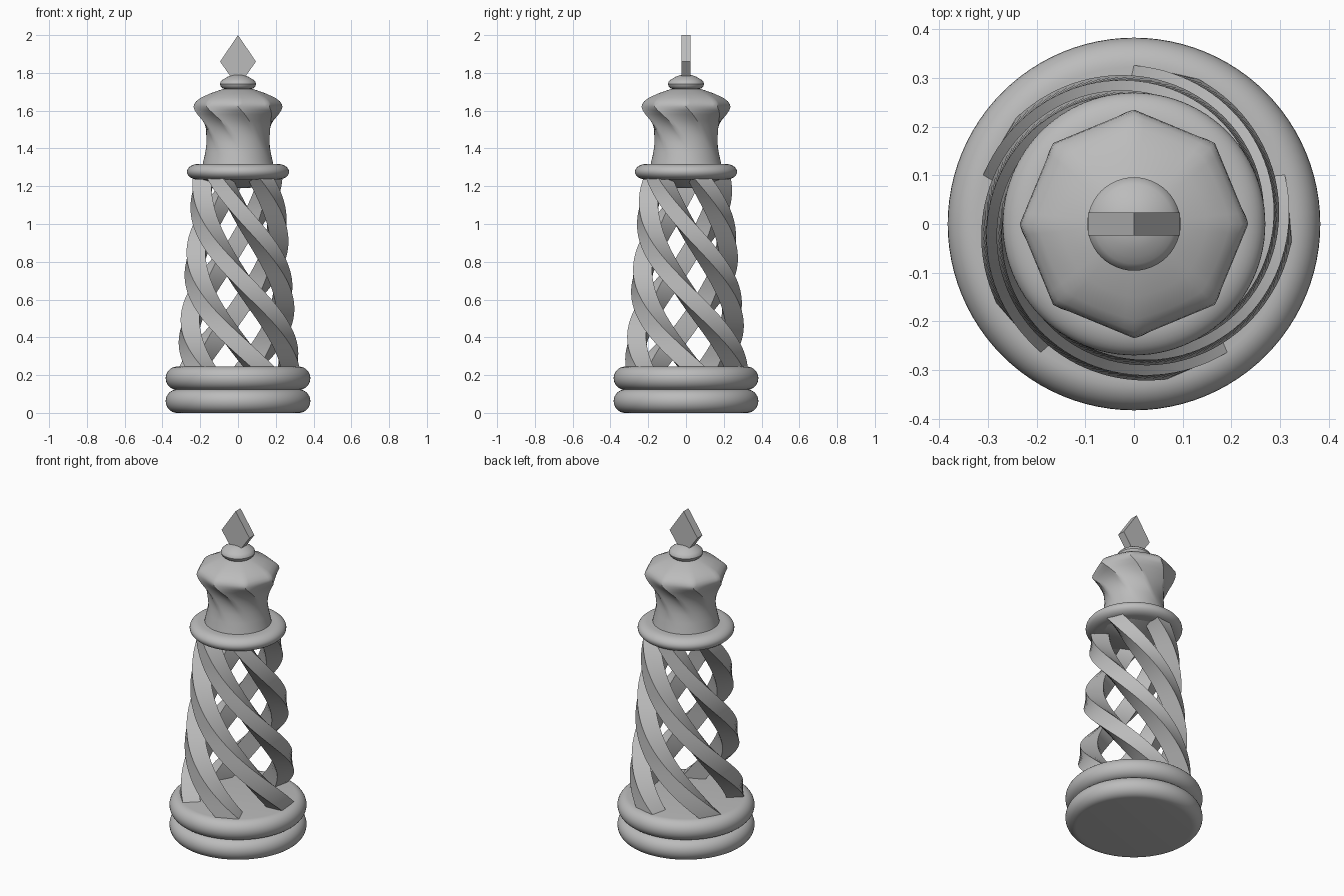
import bpy
import math

cube = bpy.data.objects.get("Cube")
if cube:
    bpy.data.objects.remove(cube, do_unlink=True)

GREY = (0.5, 0.5, 0.5, 1)
grey = bpy.data.materials.new("plain grey")
grey.use_nodes = True
grey.diffuse_color = GREY
grey.node_tree.nodes["Principled BSDF"].inputs["Base Color"].default_value = GREY


def build(name, verts, faces, sharp_angle):
    mesh = bpy.data.meshes.new(name)
    mesh.from_pydata(verts, [], faces)
    mesh.materials.append(grey)
    obj = bpy.data.objects.new(name, mesh)
    bpy.context.collection.objects.link(obj)
    bpy.ops.object.select_all(action='DESELECT')
    obj.select_set(True)
    bpy.context.view_layer.objects.active = obj
    bpy.ops.object.shade_smooth_by_angle(angle=math.radians(sharp_angle))


def loft(name, rings, sharp_angle=30):
    """Skin equal-length closed rings, listed from bottom to top, and cap both ends."""
    n = len(rings[0])
    verts = [v for ring in rings for v in ring]
    faces = [(i * n + j, i * n + (j + 1) % n, (i + 1) * n + (j + 1) % n, (i + 1) * n + j)
             for i in range(len(rings) - 1) for j in range(n)]
    faces.append(tuple(reversed(range(n))))
    faces.append(tuple(range(len(verts) - n, len(verts))))
    build(name, verts, faces, sharp_angle)


def polar(r, angle, z):
    return (r * math.cos(angle), r * math.sin(angle), z)


def lathe(name, profile, segments=96):
    loft(name, [[polar(r, math.tau * k / segments, z) for k in range(segments)]
                for r, z in profile])


def round_disc(name, radius, bottom, top, edge):
    """Disc with a fully rounded rim."""
    mid, half = (bottom + top) / 2, (top - bottom) / 2
    profile = []
    for i in range(17):
        a = math.pi * (i / 16 - 0.5)
        profile.append((radius - edge + edge * math.cos(a), mid + half * math.sin(a)))
    lathe(name, profile)


# Base: two stacked rounded discs
round_disc("lower_base", 0.383, 0.0, 0.124, 0.06)
round_disc("upper_base", 0.383, 0.122, 0.245, 0.06)

# Tower: five tapering helical bars of rectangular section
BARS, BASE_Z, TOP_Z, STEPS = 5, 0.2, 1.27, 64
TWIST, HALF_ANGLE, THICK = math.radians(200), math.radians(12), 0.1


def bar_section(start, z):
    rise = z - 0.245
    corner = 0.326 - 0.087 * rise
    middle = start - TWIST * rise - HALF_ANGLE
    outer, half = corner * math.cos(HALF_ANGLE), corner * math.sin(HALF_ANGLE)
    inner = outer - THICK
    c, s = math.cos(middle), math.sin(middle)
    return [(u * c - v * s, u * s + v * c, z)
            for u, v in ((inner, -half), (outer, -half), (outer, half), (inner, half))]


heights = [BASE_Z + (TOP_Z - BASE_Z) * i / STEPS for i in range(STEPS + 1)]
for k in range(BARS):
    start = math.radians(90) + math.tau * k / BARS
    loft(f"spiral_bar_{k + 1}", [bar_section(start, z) for z in heights])

# Ring below the head, with a shallow faceted point under it
round_disc("neck_ring", 0.27, 1.235, 1.318, 0.06)
lathe("ring_point", [(0.06, 1.19), (0.19, 1.235), (0.19, 1.26)], 8)

# Head: circular foot turning into a twisted octagon
HEAD = [  # radius, height, octagon amount
    (0.19, 1.30, 0), (0.183, 1.335, 0), (0.173, 1.38, 0), (0.167, 1.43, 0.2),
    (0.170, 1.47, 0.45), (0.180, 1.51, 0.75), (0.198, 1.55, 0.95), (0.218, 1.58, 1),
    (0.230, 1.602, 1), (0.235, 1.62, 1), (0.232, 1.635, 0.95), (0.221, 1.65, 0.85),
    (0.197, 1.668, 0.6), (0.15, 1.69, 0.3), (0.10, 1.708, 0.1), (0.06, 1.72, 0),
]
SIDES, PER_SIDE = 8, 8
STEP = math.tau / SIDES
head_rings = []
for radius, z, amount in HEAD:
    phase = math.radians(240) * max(0, 1.62 - z)
    ring = []
    for k in range(SIDES * PER_SIDE):
        along = STEP * ((k % PER_SIDE) / PER_SIDE - 0.5)
        flat = math.cos(STEP / 2) / math.cos(along)
        r = radius * (1 - amount + amount * flat)
        ring.append(polar(r, phase + STEP * k / PER_SIDE, z))
    head_rings.append(ring)
loft("twisted_head", head_rings, 42)

# Collar button with a domed top
lathe("collar", [(0.06, 1.712), (0.08, 1.718), (0.092, 1.729), (0.096, 1.741), (0.092, 1.753),
                 (0.082, 1.763), (0.068, 1.772), (0.052, 1.781), (0.032, 1.788), (0.006, 1.792)], 48)

# Kite-shaped finial
kite = [(0, 1.725), (0.095, 1.86), (0, 2.0), (-0.095, 1.86)]
loft("finial", [[(x, y, z) for x, z in kite] for y in (0.024, -0.024)])
